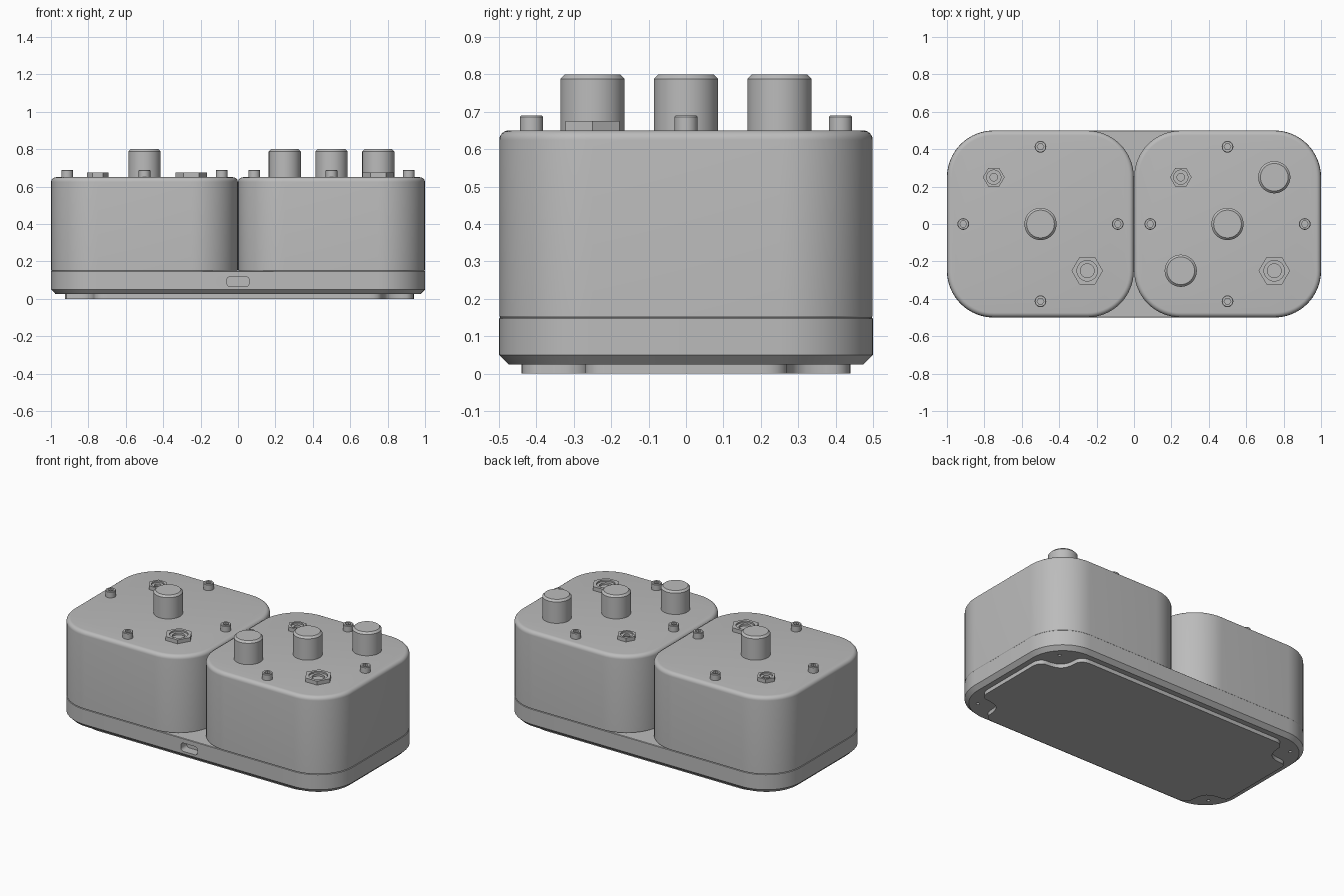
import bpy, bmesh
from math import pi, cos, sin, radians

if "Cube" in bpy.data.objects:
    bpy.data.objects.remove(bpy.data.objects["Cube"], do_unlink=True)

grey = bpy.data.materials.new("plain grey")
grey.use_nodes = True
COLOUR = (0.5, 0.5, 0.5, 1)
grey.diffuse_color = COLOUR
grey.node_tree.nodes["Principled BSDF"].inputs["Base Color"].default_value = COLOUR


def circle(r, n=48):
    return [(r * cos(2 * pi * i / n), r * sin(2 * pi * i / n)) for i in range(n)]


def hexagon(r, n=48):
    # hexagon sampled evenly so that it bridges to a circle
    corners, side = circle(r, 6), n // 6
    pts = []
    for k in range(6):
        a, b = corners[k], corners[(k + 1) % 6]
        pts += [(a[0] + (b[0] - a[0]) * t / side, a[1] + (b[1] - a[1]) * t / side)
                for t in range(side)]
    return pts


def rounded_rect(hx, hy, r, seg=16):
    pts = []
    for k, (sx, sy) in enumerate([(1, 1), (-1, 1), (-1, -1), (1, -1)]):
        for i in range(seg + 1):
            a = pi / 2 * (k + i / seg)
            pts.append((sx * (hx - r) + r * cos(a), sy * (hy - r) + r * sin(a)))
    return pts


def loft(name, rings, loc=(0, 0, 0)):
    # rings: list of (outline, height), bridged in order and capped at both ends
    bm = bmesh.new()
    rows = [[bm.verts.new((x, y, z)) for x, y in pts] for pts, z in rings]
    n = len(rows[0])
    for low, high in zip(rows, rows[1:]):
        for i in range(n):
            j = (i + 1) % n
            bm.faces.new((low[i], low[j], high[j], high[i]))
    bm.faces.new(rows[0][::-1])
    bm.faces.new(rows[-1])
    bmesh.ops.recalc_face_normals(bm, faces=bm.faces)
    mesh = bpy.data.meshes.new(name)
    bm.to_mesh(mesh)
    bm.free()
    mesh.materials.append(grey)
    ob = bpy.data.objects.new(name, mesh)
    ob.location = loc
    bpy.context.collection.objects.link(ob)
    return ob


def select(ob):
    bpy.ops.object.select_all(action='DESELECT')
    ob.select_set(True)
    bpy.context.view_layer.objects.active = ob


def smooth(ob):
    select(ob)
    bpy.ops.object.shade_smooth_by_angle(angle=radians(30))


def cut(target, cutter):
    mod = target.modifiers.new("cut", 'BOOLEAN')
    mod.object = cutter
    mod.solver = 'EXACT'
    select(target)
    bpy.ops.object.modifier_apply(modifier=mod.name)
    bpy.data.objects.remove(cutter, do_unlink=True)


# Base tray with chamfered underside
def base_outline(d):
    return rounded_rect(1 - d, 0.5 - d, 0.25 - d)


base = loft("base_tray", [(base_outline(0.025), 0.025), (base_outline(0), 0.05),
                          (base_outline(0), 0.147), (base_outline(0.003), 0.15)])

# Port opening in the front wall
port = loft("port_cutter", [(rounded_rect(0.06, 0.027, 0.02, 6), -0.06),
                            (rounded_rect(0.06, 0.027, 0.02, 6), 0.06)], (0, -0.5, 0.0925))
port.rotation_euler.x = pi / 2
bpy.context.view_layer.update()
cut(base, port)

# Screw holes in the underside corners
for sx in (-1, 1):
    for sy in (-1, 1):
        cut(base, loft("hole_cutter", [(circle(0.01, 16), 0), (circle(0.01, 16), 0.06)],
                       (sx * 0.875, sy * 0.37, 0)))
smooth(base)

# Foot pad with a scalloped notch around each screw
half = [(0.94, 0.2), (0.938, 0.225), (0.93, 0.245), (0.917, 0.26), (0.9, 0.268),
        (0.875, 0.27), (0.85, 0.273), (0.82, 0.282)]
notch = half + [(0.797, 0.297)] + [(y + 0.5, x - 0.5) for x, y in reversed(half)]
pad = notch + [(-x, y) for x, y in reversed(notch)]
pad += [(-x, -y) for x, y in pad]
pad = [(max(x, -0.925), y) for x, y in pad]
smooth(loft("foot_pad", [(pad, 0), (pad, 0.027)]))


# Two housings with rounded top edges
def housing_outline(d):
    return rounded_rect(0.5 - d, 0.5 - d, 0.25 - d)


FILLET, TOP = 0.025, 0.65
for side, cx in (("right", -0.5), ("left", 0.5)):
    rings = [(housing_outline(0.004), 0.149), (housing_outline(0.001), 0.154)]
    for i in range(7):
        a = pi / 2 * i / 6
        rings.append((housing_outline(FILLET * (1 - cos(a)) + 0.001),
                      TOP - FILLET + FILLET * sin(a)))
    smooth(loft(side + "_housing", rings, (cx, 0, 0)))

    # Four socket screws per lid
    for dx, dy in circle(0.413, 4):
        smooth(loft(side + "_lid_screw",
                    [(circle(0.031), -0.01), (circle(0.031), 0.036), (circle(0.028), 0.04),
                     (hexagon(0.018), 0.04), (hexagon(0.018), 0.015)],
                    (cx + dx, dy, TOP)))

    # Hex nuts with a hollow bushing inside
    for label, r, bore, hole, dx, dy in (("small", 0.058, 0.038, 0.02, -0.25, 0.25),
                                         ("large", 0.084, 0.055, 0.037, 0.25, -0.25)):
        smooth(loft(f"{side}_{label}_nut",
                    [(hexagon(r), -0.005), (hexagon(r), 0.025), (circle(bore), 0.025),
                     (circle(bore), 0.015), (circle(hole), 0.015), (circle(hole), 0.002)],
                    (cx + dx, dy, TOP)))

# Control knobs
for name, x, y in (("right_knob", -0.5, 0), ("left_middle_knob", 0.5, 0),
                   ("left_front_knob", 0.25, -0.25), ("left_back_knob", 0.75, 0.25)):
    smooth(loft(name, [(circle(0.086), -0.01), (circle(0.086), 0.138), (circle(0.074), 0.15)],
                (x, y, TOP)))
bpy.ops.object.select_all(action='DESELECT')
